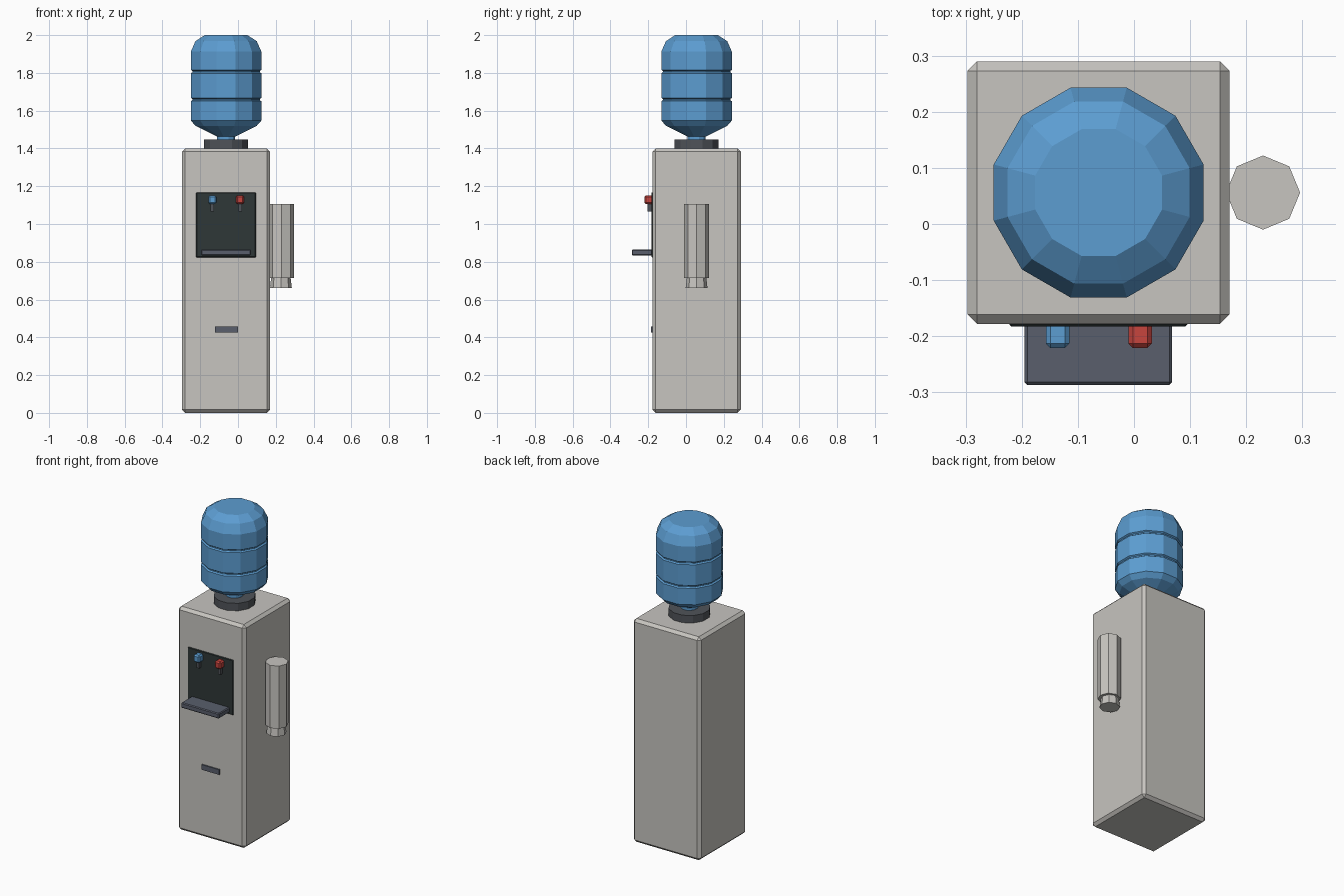
import bpy
import bmesh
from math import cos, sin, pi

if "Cube" in bpy.data.objects:
    bpy.data.objects.remove(bpy.data.objects["Cube"], do_unlink=True)


def material(name, r, g, b):
    m = bpy.data.materials.new(name)
    m.use_nodes = True
    m.diffuse_color = (r, g, b, 1)
    m.node_tree.nodes["Principled BSDF"].inputs["Base Color"].default_value = (r, g, b, 1)
    return m


CREAM = material("warm_grey", 0.57, 0.555, 0.525)
BLUE = material("water_blue", 0.107, 0.337, 0.64)
RED = material("hot_red", 0.57, 0.058, 0.048)
SLATE = material("slate", 0.1, 0.113, 0.15)
CHARCOAL = material("charcoal", 0.08, 0.087, 0.1)
BLACK = material("panel_black", 0.028, 0.038, 0.038)


def finish(name, bm, mat):
    bmesh.ops.recalc_face_normals(bm, faces=bm.faces)
    mesh = bpy.data.meshes.new(name)
    bm.to_mesh(mesh)
    bm.free()
    mesh.materials.append(mat)
    obj = bpy.data.objects.new(name, mesh)
    bpy.context.collection.objects.link(obj)
    return obj


def box(name, xs, ys, zs, mat, chamfer=0):
    """Box between coordinate pairs, with chamfered edges."""
    bm = bmesh.new()
    bmesh.ops.create_cube(bm, size=1)
    for v in bm.verts:
        for i, (lo, hi) in enumerate((xs, ys, zs)):
            v.co[i] = hi if v.co[i] > 0 else lo
    if chamfer:
        bmesh.ops.bevel(bm, geom=bm.edges[:], offset=chamfer, segments=1, affect='EDGES')
    return finish(name, bm, mat)


def lathe(name, centre, profile, sides, mat, turn=0):
    """Flat-sided solid of (radius, height) rings, capped at both ends."""
    bm = bmesh.new()
    rings = []
    for r, z in profile:
        angles = [turn + 2 * pi * i / sides for i in range(sides)]
        rings.append([bm.verts.new((centre[0] + r * cos(a), centre[1] + r * sin(a), z))
                      for a in angles])
    for low, high in zip(rings, rings[1:]):
        for i in range(sides):
            j = (i + 1) % sides
            bm.faces.new((low[i], low[j], high[j], high[i]))
    bm.faces.new(rings[0])
    bm.faces.new(rings[-1])
    return finish(name, bm, mat)


# Cabinet
AXIS = (-0.063, 0.056)
FRONT = -0.178
box("cabinet", (-0.297, 0.17), (FRONT, 0.29), (0, 1.4), CREAM, 0.017)

# Collar and ribbed bottle
lathe("bottle_collar", AXIS, [(0.12, 1.395), (0.12, 1.447)], 12, CHARCOAL, pi / 12)
R = 0.1936
profile = [(0.05, 1.44), (0.05, 1.463), (0.168, 1.52), (R, 1.548)]
for z in (1.659, 1.807):
    profile += [(R, z - 0.009), (R - 0.009, z - 0.003), (R - 0.009, z + 0.003), (R, z + 0.009)]
profile += [(R, 1.912), (0.168, 1.968), (0.117, 2.0)]
lathe("water_bottle", AXIS, profile, 12, BLUE, pi / 12)

# Dispenser panel, drip tray and door handle
box("dispenser_panel", (-0.222, 0.095), (FRONT - 0.005, FRONT + 0.01), (0.823, 1.168), BLACK, 0.004)
box("drip_tray", (-0.195, 0.068), (-0.287, FRONT + 0.005), (0.833, 0.866), SLATE, 0.005)
box("door_handle", (-0.123, 0), (FRONT - 0.008, FRONT + 0.005), (0.426, 0.458), SLATE)

# Cold and hot taps
for label, x, mat in (("cold", -0.136, BLUE), ("hot", 0.011, RED)):
    box(label + "_tap", (x - 0.021, x + 0.021), (-0.221, FRONT + 0.005), (1.105, 1.152), mat, 0.008)
    box(label + "_spout", (x - 0.009, x + 0.009), (-0.203, FRONT), (1.065, 1.11), CHARCOAL)

# Cup tube on the side, with the lowest cup showing
lathe("cup_tube", (0.23, 0.056), [(0.066, 0.714), (0.066, 1.107)], 8, CREAM)
lathe("paper_cup", (0.227, 0.056), [(0.058, 0.66), (0.051, 0.72)], 8, CREAM)
